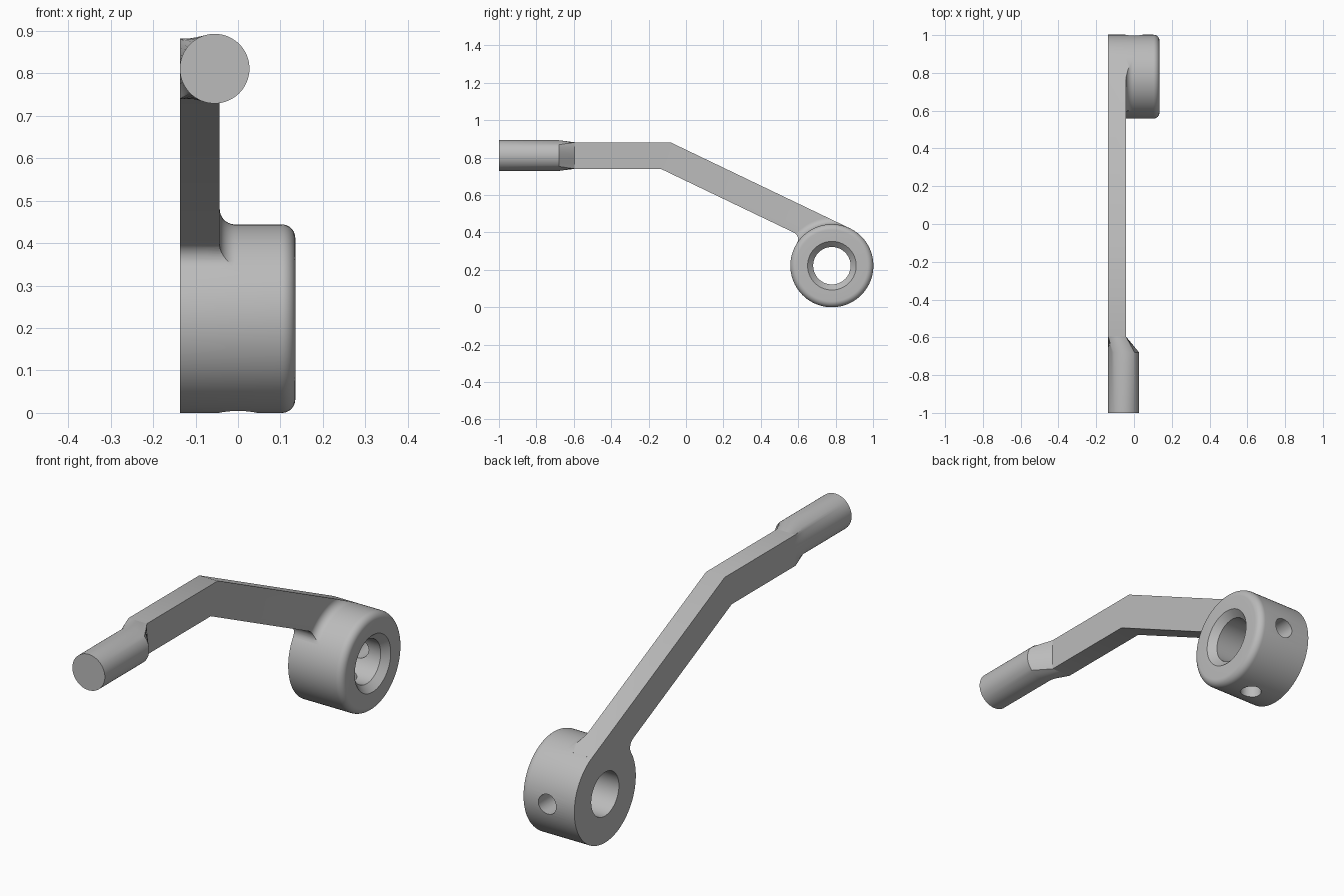
import bpy, bmesh, math
from mathutils import Vector

cube = bpy.data.objects.get("Cube")
if cube:
    bpy.data.objects.remove(cube, do_unlink=True)

grey = bpy.data.materials.new("plain grey")
grey.use_nodes = True
COLOUR = (0.5, 0.5, 0.5, 1)
grey.diffuse_color = COLOUR
grey.node_tree.nodes["Principled BSDF"].inputs["Base Color"].default_value = COLOUR

HUB = Vector((0.78, 0.222))          # hub centre in (y, z)
R, BORE = 0.222, 0.10
LEFT, INNER, RIGHT = -0.137, -0.043, 0.135
BEVEL, FLARE = 0.032, 0.036
SEG = 96


def make_object(name, bm):
    bmesh.ops.recalc_face_normals(bm, faces=bm.faces[:])
    mesh = bpy.data.meshes.new(name)
    bm.to_mesh(mesh)
    bm.free()
    mesh.materials.append(grey)
    ob = bpy.data.objects.new(name, mesh)
    bpy.context.collection.objects.link(ob)
    return ob


def loft(name, rings, closed=False):
    """Skin a list of point rings; cap the ends unless the rings loop."""
    bm = bmesh.new()
    vs = [[bm.verts.new(p) for p in ring] for ring in rings]
    n = len(vs[0])
    pairs = list(zip(vs, vs[1:])) + ([(vs[-1], vs[0])] if closed else [])
    for a, b in pairs:
        for i in range(n):
            j = (i + 1) % n
            bm.faces.new((a[i], a[j], b[j], b[i]))
    if not closed:
        bm.faces.new(vs[0])
        bm.faces.new(vs[-1])
    return make_object(name, bm)


def hub_lathe(name, profile):
    """Turn a closed (x, radius) profile about the hub axis."""
    turns = [math.tau * i / SEG for i in range(SEG)]
    rings = [[(x, HUB.x + r * math.cos(t), HUB.y + r * math.sin(t)) for t in turns]
             for x, r in profile]
    return loft(name, rings, closed=True)


def prism(name, outline, x0, x1):
    return loft(name, [[(x, p[0], p[1]) for p in outline] for x in (x0, x1)])


def boolean(ob, other, operation):
    """Apply a boolean and discard the helper."""
    other.hide_render = True
    mod = ob.modifiers.new("cut", "BOOLEAN")
    mod.object, mod.operation, mod.solver = other, operation, "EXACT"
    deps = bpy.context.evaluated_depsgraph_get()
    result = bpy.data.meshes.new_from_object(ob.evaluated_get(deps))
    ob.modifiers.clear()
    ob.data = result
    bpy.data.objects.remove(other, do_unlink=True)


def quarter(steps=10):
    return [math.pi / 2 * i / steps for i in range(steps + 1)]


# Hub with rounded outer edge, bore and countersink
profile = [(LEFT, BORE), (LEFT, R)]
profile += [(RIGHT - BEVEL + BEVEL * math.sin(t), R - BEVEL + BEVEL * math.cos(t))
            for t in quarter()]
profile += [(RIGHT, BORE + 0.03), (RIGHT - 0.03, BORE)]
hub = hub_lathe("hub_and_arm", profile)

# Arm outline: straight, bend, sloping run tangent to the hub, rounded inner corner
START = -0.595
slope = math.radians(25.6)
along = Vector((math.cos(slope), -math.sin(slope)))
down = Vector((-math.sin(slope), -math.cos(slope)))
bend_low, fillet = Vector((-0.135, 0.74)), 0.04
tangent = HUB - down * R
bend_top = tangent - along * ((0.882 - tangent.y) / math.sin(slope))
base = bend_low + down * fillet - HUB
b = base.dot(along)
centre = HUB + base + along * (-b - math.sqrt(b * b - base.dot(base) + (R + fillet) ** 2))
to_hub = (HUB - centre).normalized()
a0 = math.atan2(-down.y, -down.x)
a1 = math.atan2(to_hub.y, to_hub.x)
arc = [centre + fillet * Vector((math.cos(a0 + (a1 - a0) * i / 10),
                                 math.sin(a0 + (a1 - a0) * i / 10))) for i in range(11)]
inside = [HUB + to_hub * -0.16, HUB - down * 0.16]
outline = [(START, 0.74), bend_low, *arc, *inside, tangent, bend_top, (START, 0.882)]
arm = prism("arm", outline, LEFT, INNER)

# Concave blend between the arm's inner face and the hub
flare = [(INNER - 0.03, 0.17), (INNER - 0.03, R + FLARE)]
flare += [(INNER + FLARE * (1 - math.cos(t)), R + FLARE * (1 - math.sin(t)))
          for t in quarter()]
flare += [(INNER + FLARE, 0.17)]
blend = hub_lathe("blend", flare)
boolean(blend, prism("blend_limit", outline, LEFT - 0.02, 0.02), "INTERSECT")
boolean(hub, arm, "UNION")
boolean(hub, blend, "UNION")

# Screw holes through the back and the underside of the hub
for direction in (Vector((0, 1, 0)), Vector((0, 0, -1))):
    bm = bmesh.new()
    bmesh.ops.create_cone(bm, cap_ends=True, segments=48, radius1=0.045,
                          radius2=0.045, depth=0.22)
    spin = direction.to_track_quat("Z", "Y").to_matrix()
    bmesh.ops.rotate(bm, matrix=spin, verts=bm.verts)
    bmesh.ops.translate(bm, vec=Vector((0, *HUB)) + direction * 0.175, verts=bm.verts)
    boolean(hub, make_object("screw_hole_cutter", bm), "DIFFERENCE")

# Round handle tapering into the arm's rectangular section
ROD_X, ROD_Z, ROD_R = -0.055, 0.811, 0.082
turns = [math.tau * i / 64 for i in range(64)]


def circle_ring(y):
    return [(ROD_X + ROD_R * math.cos(t), y, ROD_Z + ROD_R * math.sin(t)) for t in turns]


def square_ring(y):
    ring = []
    for t in turns:
        c, s = math.cos(t), math.sin(t)
        m = max(abs(c), abs(s))
        ring.append(((LEFT + INNER) / 2 + (INNER - LEFT) / 2 * c / m, y, ROD_Z + 0.071 * s / m))
    return ring


rod = loft("handle_rod", [circle_ring(-1), circle_ring(-0.68), square_ring(START)])

# Smooth shading with crisp edges
bpy.ops.object.select_all(action="DESELECT")
for ob in (hub, rod):
    ob.select_set(True)
bpy.context.view_layer.objects.active = hub
bpy.ops.object.shade_smooth_by_angle(angle=math.radians(30))
